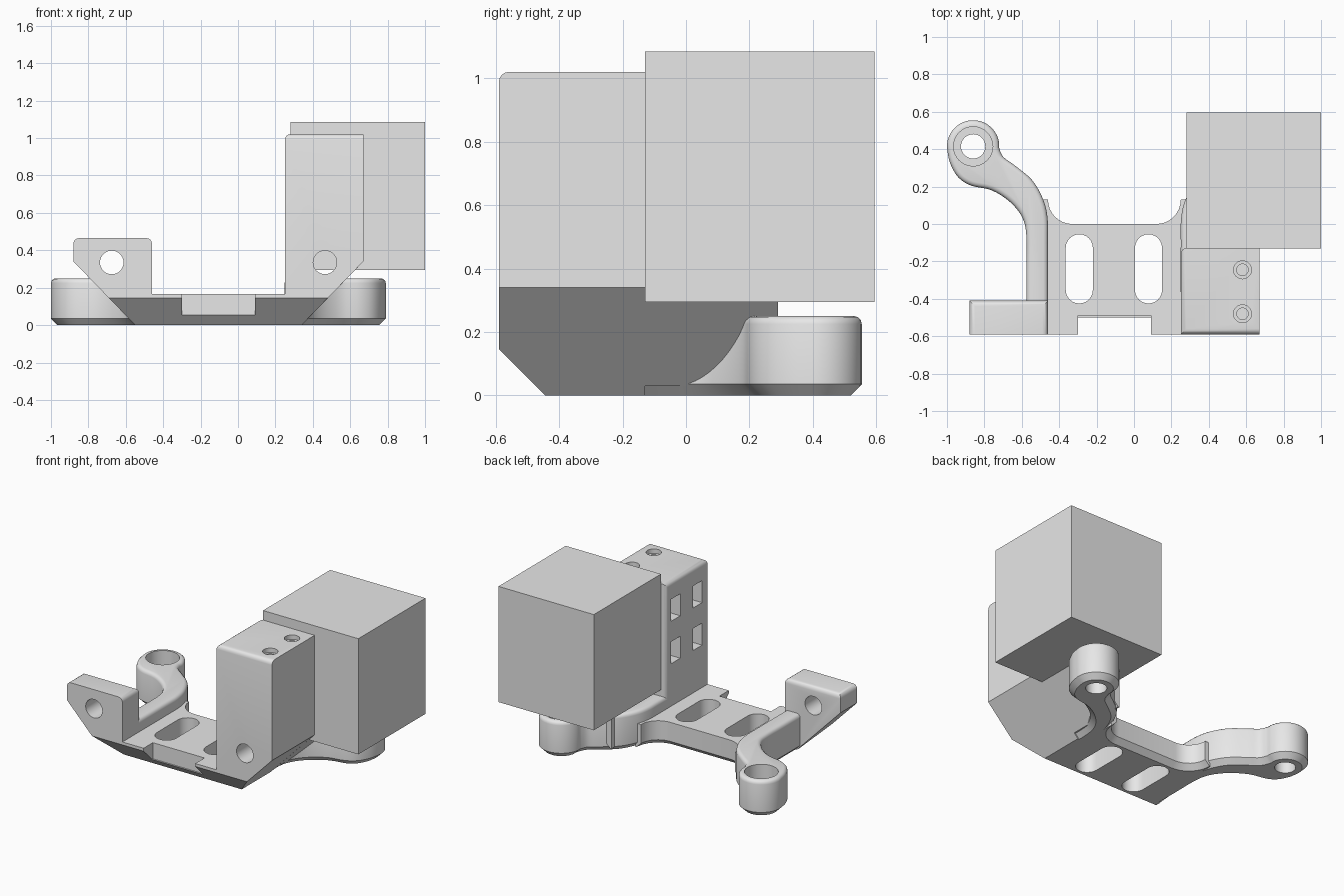
import bpy, bmesh, math
from mathutils import Vector

if "Cube" in bpy.data.objects:
    bpy.data.objects.remove(bpy.data.objects["Cube"])

MID = -0.105                      # symmetry plane of the bracket
FRONT = -0.59
grey = bpy.data.materials.new("plain_grey")
grey.diffuse_color = (0.8, 0.8, 0.8, 1)
grey.use_nodes = True
grey.node_tree.nodes["Principled BSDF"].inputs["Base Color"].default_value = grey.diffuse_color


def mirror(pts):
    return [(2 * MID - a, b) for a, b in reversed(pts)]


def circle(cx, cy, r, n=32, a0=0.0, a1=2 * math.pi):
    full = abs(a1 - a0 - 2 * math.pi) < 1e-6
    steps = n if full else n - 1
    return [(cx + r * math.cos(a0 + (a1 - a0) * i / steps),
             cy + r * math.sin(a0 + (a1 - a0) * i / steps)) for i in range(n)]


def rect(x0, x1, y0, y1):
    return [(x0, y0), (x1, y0), (x1, y1), (x0, y1)]


def smooth_path(pts, sub=4):
    """Catmull-Rom curve through the points."""
    out = []
    for i in range(len(pts) - 1):
        p = [Vector(pts[max(0, min(len(pts) - 1, i + k))]) for k in (-1, 0, 1, 2)]
        for s in range(sub):
            t = s / sub
            v = 0.5 * (2 * p[1] + (p[2] - p[0]) * t
                       + (2 * p[0] - 5 * p[1] + 4 * p[2] - p[3]) * t * t
                       + (3 * p[1] - p[0] - 3 * p[2] + p[3]) * t ** 3)
            out.append((v.x, v.y))
    return out + [pts[-1]]


def prism(name, pts, axis, lo, hi, bevels=(), slope=False):
    """Extrude an outline; bevels = (edge rule, width, segments)."""
    place = {"z": lambda a, b, h: (a, b, h),
             "y": lambda a, b, h: (a, h, b),
             "x": lambda a, b, h: (h, a, b)}[axis]
    bm = bmesh.new()
    rings = [[bm.verts.new(place(a, b, h)) for a, b in pts] for h in (lo, hi)]
    n = len(pts)
    bm.faces.new(rings[0])
    bm.faces.new(rings[1])
    for i in range(n):
        j = (i + 1) % n
        bm.faces.new((rings[0][i], rings[0][j], rings[1][j], rings[1][i]))
    bmesh.ops.recalc_face_normals(bm, faces=bm.faces)
    for rule, width, seg in bevels:
        edges = [e for e in bm.edges if rule((e.verts[0].co + e.verts[1].co) / 2,
                 (e.verts[1].co - e.verts[0].co).normalized())]
        bmesh.ops.bevel(bm, geom=edges, offset=width, segments=seg, profile=0.5,
                        affect='EDGES', clamp_overlap=True)
    if slope:                     # sloped underside at the front
        bmesh.ops.bisect_plane(bm, geom=bm.verts[:] + bm.edges[:] + bm.faces[:],
                               plane_co=(0, -0.445, 0), plane_no=(0, -1, -1),
                               clear_outer=True)
        bmesh.ops.holes_fill(bm, edges=[e for e in bm.edges if e.is_boundary])
        bmesh.ops.recalc_face_normals(bm, faces=bm.faces)
    me = bpy.data.meshes.new(name)
    bm.to_mesh(me)
    bm.free()
    me.materials.append(grey)
    ob = bpy.data.objects.new(name, me)
    bpy.context.collection.objects.link(ob)
    return ob


def activate(ob):
    bpy.ops.object.select_all(action='DESELECT')
    ob.select_set(True)
    bpy.context.view_layer.objects.active = ob


def cut(ob, *cutters):
    for c in cutters:
        m = ob.modifiers.new("cut", 'BOOLEAN')
        m.operation, m.solver, m.object = 'DIFFERENCE', 'EXACT', c
        activate(ob)
        bpy.ops.object.modifier_apply(modifier=m.name)
        bpy.data.objects.remove(c)


# Base plate with filleted rear corners
right_fillet = circle(0.12, 0.13, 0.13, 9, 0, -math.pi / 2)
outline = [(-0.5, FRONT), (0.29, FRONT), (0.29, 0.13)] + right_fillet
outline += mirror(right_fillet) + [(-0.5, 0.13)]
plate = prism("base_plate", outline, "z", 0, 0.165, [
    (lambda c, d: c.z < 0.001 and c.y > -0.01 and -0.459 < c.x < 0.249, 0.035, 1)],
    slope=True)
cut(plate, prism("notch", rect(-0.30, 0.09, -0.7, -0.49), "z", 0.055, 0.3))
for x in (-0.2925, 0.0775):       # long rounded slots
    slot = circle(x, -0.1275, 0.0725, 13, 0, math.pi)
    slot += circle(x, -0.3525, 0.0725, 13, math.pi, 2 * math.pi)
    cut(plate, prism("slot", slot, "z", -0.1, 0.3))

# Curved arms ending in screw bosses
BX, BY = -0.86, 0.415
inner = smooth_path([(-0.46, -0.43), (-0.46, -0.1), (-0.462, 0.03), (-0.485, 0.13),
                     (-0.545, 0.235), (-0.64, 0.315), (-0.70, 0.36), (-0.722, 0.41)])
outer = smooth_path([(-1.0, 0.41), (-0.985, 0.33), (-0.94, 0.25), (-0.87, 0.205),
                     (-0.76, 0.18), (-0.66, 0.115), (-0.595, 0.03), (-0.575, -0.07),
                     (-0.575, -0.25), (-0.575, -0.43)])
arm_outline = inner + circle(BX, BY, 0.14, 20, 0.1, math.pi - 0.1) + outer
arm_bevels = [(lambda c, d: c.z < 0.001 and c.y > -0.42, 0.035, 1),
              (lambda c, d: c.z > 0.249 and c.y > -0.42, 0.025, 3)]
for name, pts, cx in (("left_arm", arm_outline, BX),
                      ("right_arm", mirror(arm_outline), 2 * MID - BX)):
    arm = prism(name, pts, "z", 0, 0.25, arm_bevels)
    cut(arm, prism("counterbore", circle(cx, BY, 0.105), "z", 0.1, 0.4),
        prism("bore", circle(cx, BY, 0.065), "z", -0.1, 0.3))

# Low mounting ear on the left
ear = prism("left_ear", [(-0.46, 0), (-0.55, 0), (-0.88, 0.34), (-0.88, 0.465), (-0.46, 0.465)],
            "y", FRONT, -0.41,
            [(lambda c, d: c.z > 0.46 and (abs(d.y) > 0.9 or c.y > -0.42), 0.03, 4)],
            slope=True)
cut(ear, prism("ear_hole", circle(-0.675, 0.335, 0.063), "y", -0.7, -0.3))

# Tall tower on the right
tower = prism("tower", [(0.25, 0), (0.34, 0), (0.67, 0.34), (0.67, 1.02), (0.25, 1.02)],
              "y", FRONT, -0.13,
              [(lambda c, d: (c.z > 1.01 and (c.y < -0.58 or c.x < 0.26))
                or (c.x < 0.26 and c.y > -0.14 and abs(d.z) > 0.9), 0.03, 4)],
              slope=True)
cut(tower, prism("tower_hole", circle(0.465, 0.335, 0.063), "y", -0.7, 0))
for y in (-0.245, -0.48):
    cut(tower, prism("screw_recess", circle(0.58, y, 0.048), "z", 0.99, 1.1),
        prism("screw_hole", circle(0.58, y, 0.031), "z", 0.75, 1.05))
    for z in (0.53, 0.82):        # nut windows in the side
        cut(tower, prism("window", rect(y - 0.05, y + 0.05, z - 0.075, z + 0.075),
                         "x", 0.1, 0.35))

# Sloped foot running back from the tower under the block
foot = prism("tower_foot", [(0.36, 0.03), (0.37, 0.03), (0.67, 0.34), (0.36, 0.34)],
             "y", -0.14, 0.29)
cut(foot, prism("foot_hole", circle(0.465, 0.335, 0.063), "y", -0.3, 0.4))

# Large plain block behind the tower
prism("rear_block", rect(0.28, 1.0, -0.13, 0.595), "z", 0.295, 1.085)

for ob in list(bpy.context.collection.objects):
    activate(ob)
    bpy.ops.object.shade_smooth_by_angle(angle=math.radians(32))
